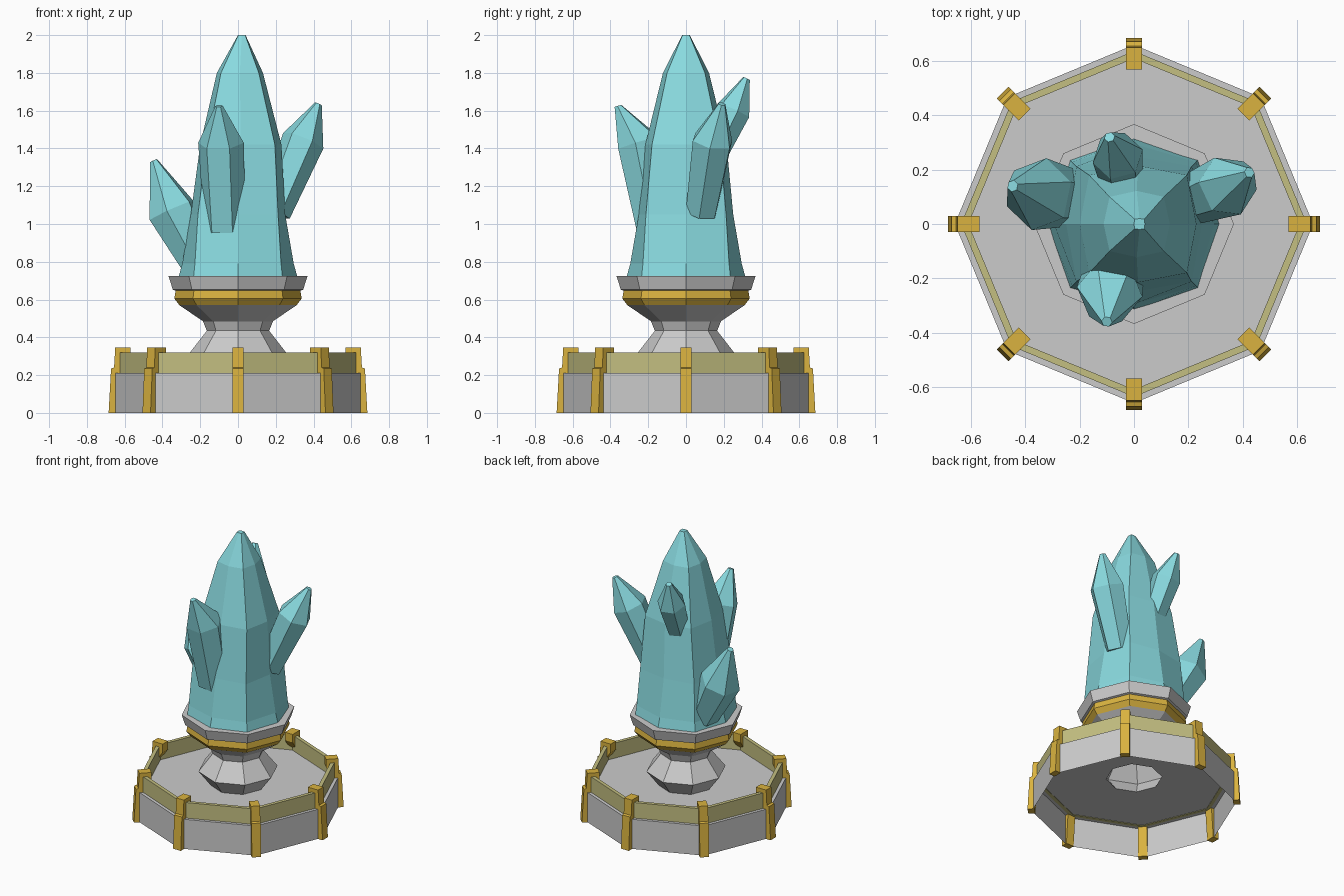
import bpy, bmesh
from math import cos, sin, pi
from mathutils import Vector, Matrix

if "Cube" in bpy.data.objects:
    bpy.data.objects.remove(bpy.data.objects["Cube"])


def material(name, rgb):
    m = bpy.data.materials.new(name)
    m.diffuse_color = (*rgb, 1)
    m.use_nodes = True
    m.node_tree.nodes["Principled BSDF"].inputs["Base Color"].default_value = m.diffuse_color
    return m


GOLD = material("gold", (0.70, 0.45, 0.05))
BRASS = material("pale_brass", (0.55, 0.52, 0.22))
ICE = material("crystal", (0.25, 0.70, 0.74))


def loft(name, rings, mat=None, bottom=False, top=False, closed=False):
    """Skin a list of equal-length vertex rings with flat faces."""
    bm = bmesh.new()
    vs = [[bm.verts.new(p) for p in ring] for ring in rings]
    pairs = list(zip(vs, vs[1:])) + ([(vs[-1], vs[0])] if closed else [])
    for a, b in pairs:
        n = len(a)
        for i in range(n):
            j = (i + 1) % n
            bm.faces.new((a[i], a[j], b[j], b[i]))
    if bottom:
        bm.faces.new(vs[0][::-1])
    if top:
        bm.faces.new(vs[-1])
    bmesh.ops.recalc_face_normals(bm, faces=bm.faces)
    me = bpy.data.meshes.new(name)
    bm.to_mesh(me)
    bm.free()
    if mat:
        me.materials.append(mat)
    ob = bpy.data.objects.new(name, me)
    bpy.context.collection.objects.link(ob)
    return ob


def lathe(name, profile, mat=None, **kw):
    """Eight-sided turned part from (radius, z) points, corners on the axes."""
    rings = [[(r * cos(i * pi / 4), r * sin(i * pi / 4), z) for i in range(8)]
             for r, z in profile]
    return loft(name, rings, mat, **kw)


# Octagonal base: hollow wall, raised rim and recessed floor
lathe("base_wall", [(0.66, 0), (0.66, 0.21), (0.635, 0.21)])
lathe("base_rim", [(0.637, 0.21), (0.637, 0.32), (0.61, 0.32), (0.61, 0.21)], BRASS, closed=True)
lathe("base_floor", [(0.612, 0.213), (0.18, 0.213)])

# Corner clamps over the rim
side = [(0.685, 0), (0.672, 0.235), (0.656, 0.24), (0.65, 0.347),
        (0.57, 0.347), (0.57, 0.29), (0.625, 0.21), (0.64, 0)]
for k in range(8):
    rot = Matrix.Rotation(k * pi / 4, 4, 'Z')
    loft(f"clamp_{k + 1}", [[rot @ Vector((r, y, z)) for r, z in side] for y in (-0.03, 0.03)],
         GOLD, bottom=True, top=True)

# Pedestal, gold collar and cup
lathe("pedestal", [(0.18, 0.213), (0.258, 0.315), (0.165, 0.435), (0.185, 0.485), (0.31, 0.57)])
lathe("collar", [(0.31, 0.57), (0.337, 0.605), (0.33, 0.647)], GOLD)
lathe("cup_rim", [(0.33, 0.647), (0.345, 0.652), (0.368, 0.725)], top=True)

# Main crystal: square column with slightly bulging sides
main = [(0.70, 0.00, 0.32, 0.237), (0.79, 0.00, 0.295, 0.228), (1.05, 0.00, 0.25, 0.212),
        (1.42, 0.015, 0.215, 0.18), (1.80, 0.01, 0.122, 0.1), (2.0, 0.02, 0.02, 0.018)]
rings = []
for z, cx, axis, corner in main:
    ring = []
    for i in range(8):
        r = corner * 2 ** 0.5 if i % 2 else axis
        ring.append((cx + r * cos(i * pi / 4), r * sin(i * pi / 4), z))
    rings.append(ring)
loft("main_crystal", rings, ICE, bottom=True, top=True)


def shard(name, stations, sides=6):
    """Leaning crystal through (centre, radius) stations."""
    axis = Vector(stations[2][0]) - Vector(stations[0][0])
    q = axis.to_track_quat('Z', 'Y')
    rings = [[Vector(c) + q @ Vector((r * cos(2 * pi * i / sides), r * sin(2 * pi * i / sides), 0))
              for i in range(sides)] for c, r in stations]
    loft(name, rings, ICE, bottom=True, top=True)


# Side crystals growing out of the main one
shard("left_crystal", [((-0.20, 0.09, 0.78), 0.10), ((-0.35, 0.11, 1.07), 0.135), ((-0.447, 0.14, 1.335), 0.022)])
shard("right_crystal", [((0.19, 0.08, 1.06), 0.09), ((0.345, 0.14, 1.44), 0.115), ((0.425, 0.19, 1.635), 0.02)])
shard("front_crystal", [((-0.07, -0.16, 0.98), 0.11), ((-0.09, -0.25, 1.43), 0.122), ((-0.10, -0.36, 1.625), 0.02)])
shard("back_crystal", [((-0.04, 0.13, 1.34), 0.075), ((-0.06, 0.25, 1.60), 0.095), ((-0.09, 0.32, 1.77), 0.02)])
